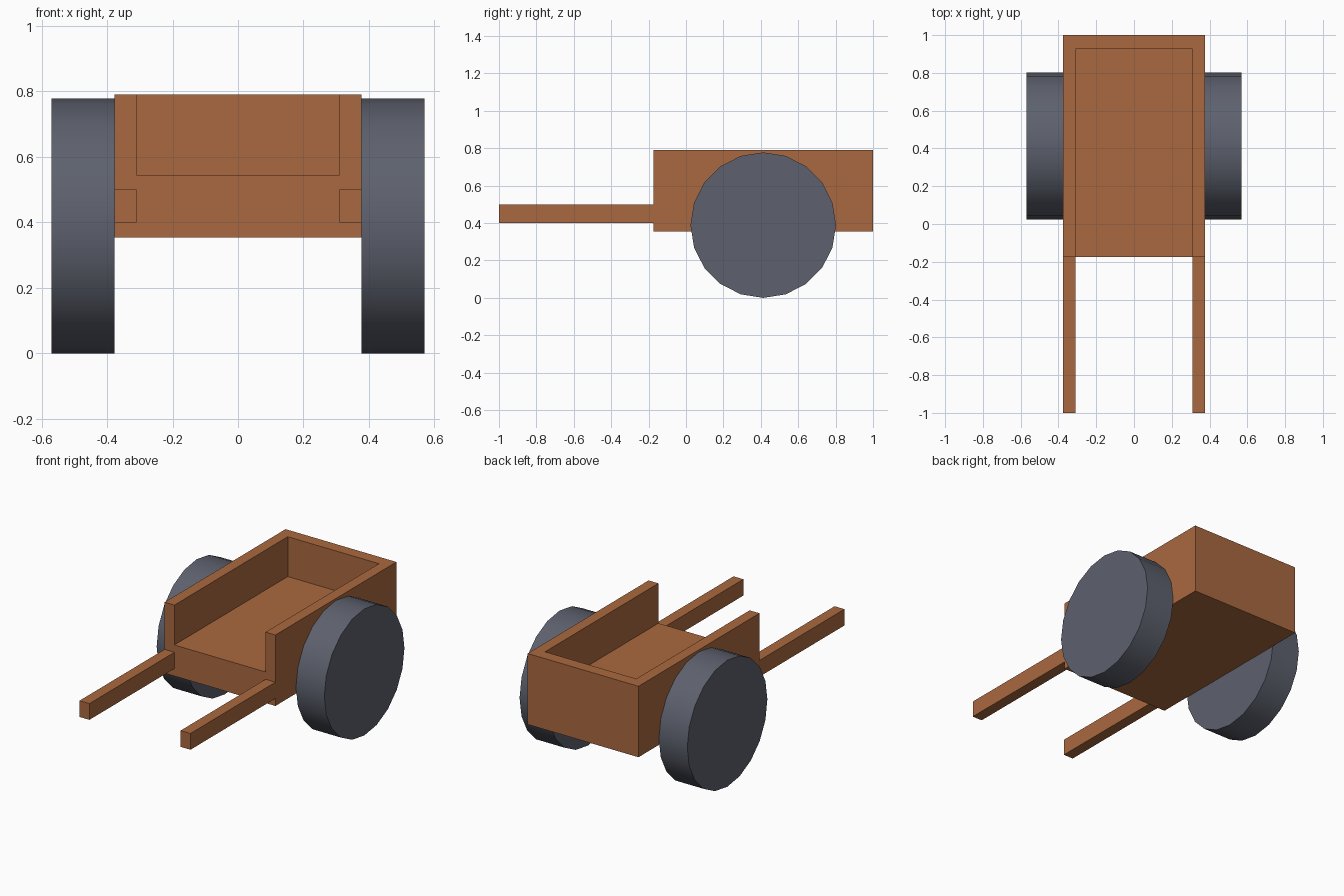
import bpy
from math import pi

if "Cube" in bpy.data.objects:
    bpy.data.objects.remove(bpy.data.objects["Cube"])


def material(name, rgb):
    mat = bpy.data.materials.new(name)
    mat.diffuse_color = (*rgb, 1)
    mat.use_nodes = True
    mat.node_tree.nodes["Principled BSDF"].inputs["Base Color"].default_value = mat.diffuse_color
    return mat


WOOD = material("wood", (0.40, 0.14, 0.05))
WHEEL = material("wheel_grey", (0.11, 0.12, 0.155))


def box(name, lo, hi):
    """Box spanning two opposite corners."""
    bpy.ops.mesh.primitive_cube_add(size=1)
    ob = bpy.context.object
    ob.name = name
    ob.location = [(a + b) / 2 for a, b in zip(lo, hi)]
    ob.scale = [b - a for a, b in zip(lo, hi)]
    bpy.ops.object.transform_apply(location=True, rotation=True, scale=True)
    ob.data.materials.append(WOOD)
    return ob


W, WALL = 0.377, 0.067      # half width of the bed, wall thickness
FRONT, BACK = -0.175, 1.0   # bed ends
INNER = W - WALL

# Cargo bed: block hollowed out, open at the top and front
bed = box("cargo_bed", (-W, FRONT, 0.354), (W, BACK, 0.79))
cutter = box("bed_cutter", (-INNER, FRONT - 0.2, 0.545), (INNER, 0.926, 1.0))
cutter.hide_render = True
cut = bed.modifiers.new("hollow", 'BOOLEAN')
cut.operation = 'DIFFERENCE'
cut.solver = 'EXACT'
cut.object = cutter
bpy.context.view_layer.objects.active = bed
bpy.ops.object.modifier_apply(modifier=cut.name)
bpy.data.objects.remove(cutter)

# Handle and wheel on each side
R, TREAD = 0.389, 0.193
for side, s in (("left", -1), ("right", 1)):
    xs = sorted((s * INNER, s * W))
    box(f"handle_{side}", (xs[0], -1.0, 0.40), (xs[1], FRONT, 0.50))

    bpy.ops.mesh.primitive_cylinder_add(
        vertices=20, radius=R, depth=TREAD,
        location=(s * (W + TREAD / 2), 0.413, R), rotation=(0, pi / 2, 0))
    wheel = bpy.context.object
    wheel.name = f"wheel_{side}"
    wheel.data.materials.append(WHEEL)
    bpy.ops.object.shade_smooth_by_angle(angle=pi / 6)
